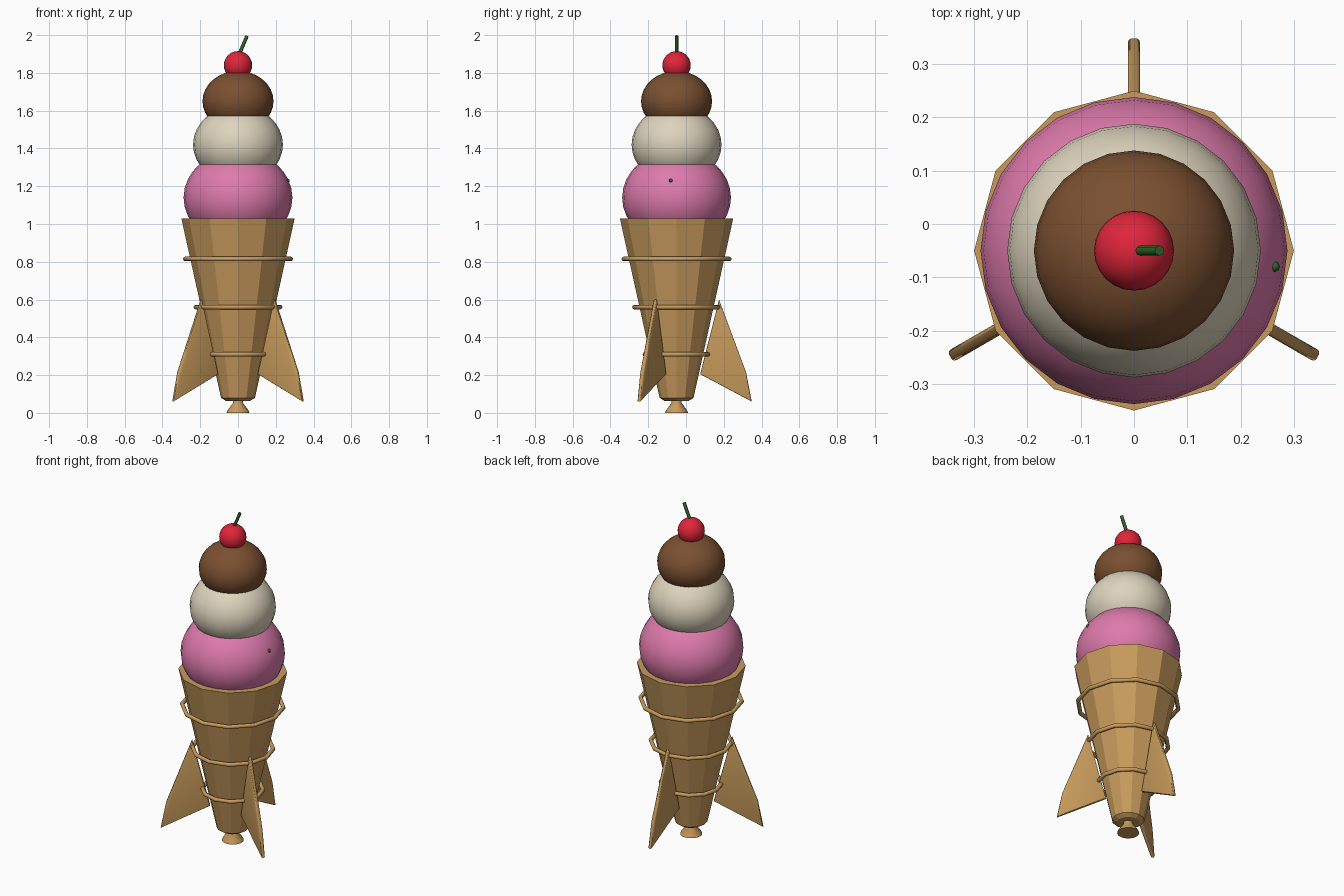
import bpy, bmesh, math
from mathutils import Vector, Matrix

if "Cube" in bpy.data.objects:
    bpy.data.objects.remove(bpy.data.objects["Cube"])

CY = -0.05  # depth position of the central axis


def material(name, rgb):
    m = bpy.data.materials.new(name)
    m.diffuse_color = (*rgb, 1)
    m.use_nodes = True
    m.node_tree.nodes["Principled BSDF"].inputs["Base Color"].default_value = m.diffuse_color
    return m


WAFER = material("wafer tan", (0.58, 0.33, 0.107))
PINK = material("strawberry pink", (0.73, 0.195, 0.41))
CREAM = material("vanilla cream", (0.73, 0.66, 0.51))
BROWN = material("chocolate brown", (0.195, 0.08, 0.03))
RED = material("cherry red", (0.74, 0.018, 0.042))
GREEN = material("stem green", (0.028, 0.13, 0.022))


def finish(name, bm, mat, smooth=None):
    bmesh.ops.recalc_face_normals(bm, faces=bm.faces)
    me = bpy.data.meshes.new(name)
    bm.to_mesh(me)
    bm.free()
    me.materials.append(mat)
    ob = bpy.data.objects.new(name, me)
    bpy.context.collection.objects.link(ob)
    if smooth:
        bpy.ops.object.select_all(action='DESELECT')
        ob.select_set(True)
        bpy.context.view_layer.objects.active = ob
        bpy.ops.object.shade_smooth_by_angle(angle=math.radians(smooth))
    return ob


def lathe(name, profile, sides, mat, smooth=None):
    """Closed solid turned from (radius, z) points."""
    bm = bmesh.new()
    rings = [[bm.verts.new((r * math.cos(math.tau * i / sides),
                            CY + r * math.sin(math.tau * i / sides), z))
              for i in range(sides)] for r, z in profile]
    for a, b in zip(rings, rings[1:]):
        for i in range(sides):
            j = (i + 1) % sides
            bm.faces.new((a[i], a[j], b[j], b[i]))
    bm.faces.new(rings[0])
    bm.faces.new(rings[-1])
    return finish(name, bm, mat, smooth)


def ball(name, center, radius, height, mat, segs=24, rows=16):
    bm = bmesh.new()
    bmesh.ops.create_uvsphere(bm, u_segments=segs, v_segments=rows, radius=1)
    bmesh.ops.scale(bm, vec=(radius, radius, height), verts=bm.verts)
    bmesh.ops.translate(bm, vec=center, verts=bm.verts)
    return finish(name, bm, mat, 60)


def torus(name, major, minor, z, mat, sides=12, tube=8):
    bm = bmesh.new()
    grid = []
    for i in range(sides):
        a = math.tau * i / sides
        grid.append([])
        for k in range(tube):
            t = math.tau * k / tube
            r = major + minor * math.cos(t)
            grid[-1].append(bm.verts.new((r * math.cos(a), CY + r * math.sin(a),
                                          z + minor * math.sin(t))))
    for i in range(sides):
        n = grid[(i + 1) % sides]
        for k in range(tube):
            m = (k + 1) % tube
            bm.faces.new((grid[i][k], n[k], n[m], grid[i][m]))
    return finish(name, bm, mat, 50)


# Wafer cone with chamfered foot, and the flared nozzle below it
lathe("cone_body", [(0.065, 0.064), (0.09, 0.08), (0.30, 1.03)], 12, WAFER)
lathe("nozzle", [(0.061, 0.0), (0.055, 0.014), (0.027, 0.052), (0.027, 0.075)],
      16, WAFER, 40)

# Bands standing slightly off the cone
for i, z in enumerate((0.31, 0.56, 0.815)):
    cone_r = 0.09 + (z - 0.08) / 0.95 * 0.21
    torus(f"cone_band_{i + 1}", cone_r + 0.027, 0.012, z, WAFER)

# Three swept fins
FIN = [(0.225, 0.60), (0.368, 0.215), (0.398, 0.06), (0.125, 0.205)]
for i, deg in enumerate((90, 210, 330)):
    bm = bmesh.new()
    face = bm.faces.new([bm.verts.new((r, -0.0115, z)) for r, z in FIN])
    ext = bmesh.ops.extrude_face_region(bm, geom=[face])
    bmesh.ops.translate(bm, vec=(0, 0.023, 0),
                        verts=[v for v in ext["geom"] if isinstance(v, bmesh.types.BMVert)])
    rims = [e for e in bm.edges if abs(e.verts[0].co.y - e.verts[1].co.y) < 0.001]
    bmesh.ops.bevel(bm, geom=rims, offset=0.006, segments=2, profile=0.5, affect='EDGES')
    bm.transform(Matrix.Translation((0, CY, 0)) @ Matrix.Rotation(math.radians(deg), 4, 'Z'))
    finish(f"fin_{i + 1}", bm, WAFER, 50)

# Stacked scoops and cherry
ball("strawberry_scoop", (0, CY, 1.14), 0.288, 0.25, PINK)
ball("vanilla_scoop", (0, CY, 1.42), 0.238, 0.207, CREAM)
ball("chocolate_scoop", (0, CY, 1.65), 0.188, 0.16, BROWN)
ball("cherry", (0, CY, 1.84), 0.075, 0.075, RED)

# Cherry stem
start, end = Vector((0.005, CY, 1.895)), Vector((0.048, CY, 1.996))
bm = bmesh.new()
bmesh.ops.create_cone(bm, cap_ends=True, segments=8, radius1=0.0095, radius2=0.0095,
                      depth=(end - start).length)
turn = (end - start).to_track_quat('Z', 'Y').to_matrix().to_4x4()
bm.transform(Matrix.Translation((start + end) / 2) @ turn)
finish("cherry_stem", bm, GREEN, 50)

# Tiny green speck on the side of the lowest scoop
ball("green_speck", (0.264, -0.08, 1.23), 0.01, 0.01, GREEN, 8, 6)
